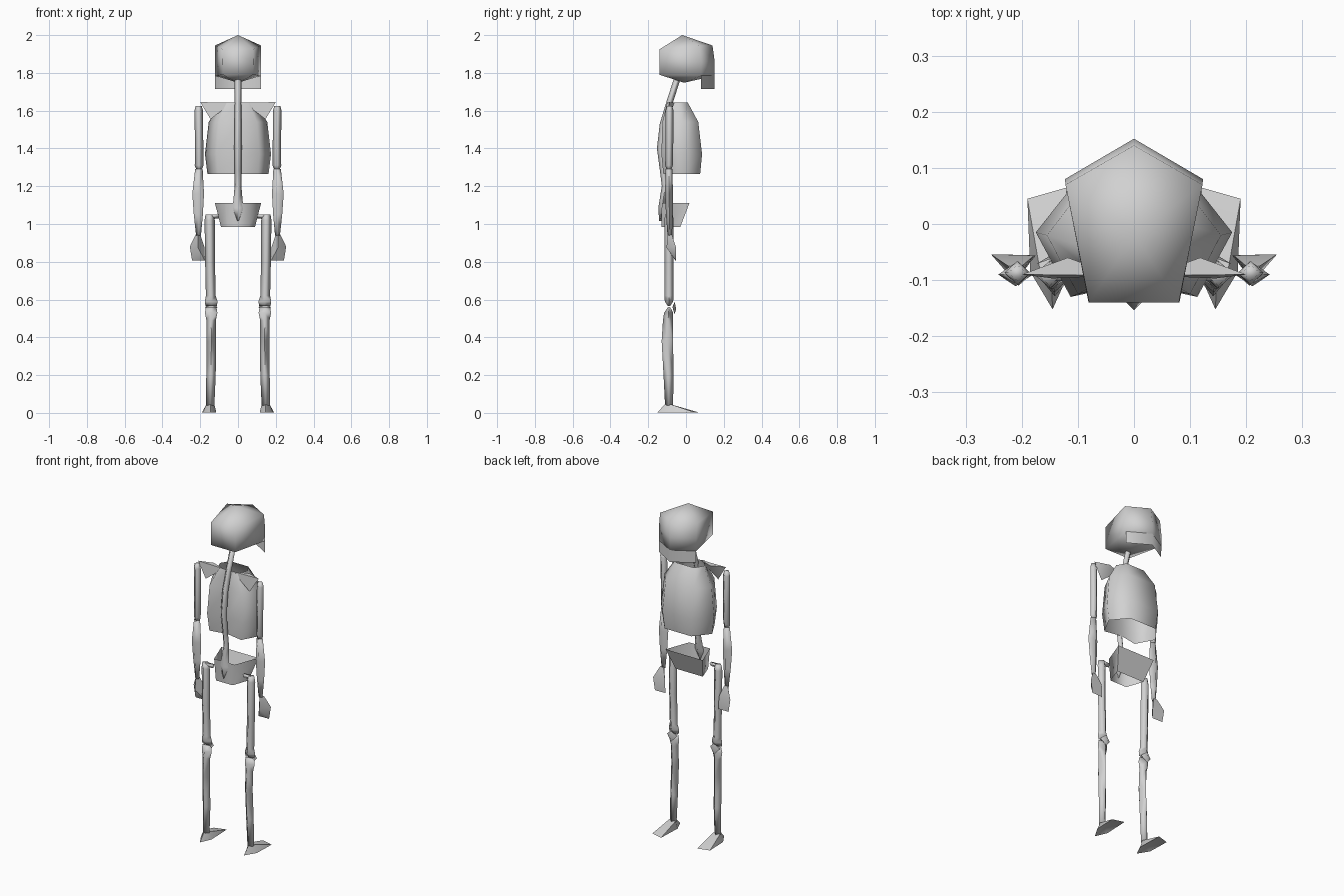
import bpy, math

bone = bpy.data.materials.new("bone_grey")
bone.diffuse_color = (0.64, 0.64, 0.64, 1)


def make(name, verts, faces, mirror=False, angle=95, recalc=True):
    """Smooth-shaded mesh, optionally mirrored to the other side."""
    me = bpy.data.meshes.new(name)
    me.from_pydata(verts, [], faces)
    ob = bpy.data.objects.new(name, me)
    bpy.context.collection.objects.link(ob)
    me.materials.append(bone)
    bpy.ops.object.select_all(action='DESELECT')
    ob.select_set(True)
    bpy.context.view_layer.objects.active = ob
    if recalc:
        bpy.ops.object.mode_set(mode='EDIT')
        bpy.ops.mesh.select_all(action='SELECT')
        bpy.ops.mesh.normals_make_consistent(inside=False)
        bpy.ops.object.mode_set(mode='OBJECT')
    bpy.ops.object.shade_smooth_by_angle(angle=math.radians(angle))
    if mirror:
        mod = ob.modifiers.new("other_side", 'MIRROR')
        mod.use_axis[0] = True
        mod.use_mirror_merge = False
    return ob


def loft(name, rings, capped=True, **kw):
    """Skin a stack of rings that have equal point counts."""
    n = len(rings[0])
    verts = [p for r in rings for p in r]
    faces = [(i * n + j, i * n + (j + 1) % n, (i + 1) * n + (j + 1) % n, (i + 1) * n + j)
             for i in range(len(rings) - 1) for j in range(n)]
    if capped:
        faces += [tuple(range(n)), tuple(range(len(verts) - n, len(verts)))]
    return make(name, verts, faces, **kw)


def long_bone(name, path, **kw):
    """Four-sided bone; path rows are x, y, z, half width, half depth."""
    return loft(name, [[(x + w, y, z), (x, y + d, z), (x - w, y, z), (x, y - d, z)]
                       for x, y, z, w, d in path], **kw)


# skull: five-sided dome with a peak above and below
dome = [(0, .14, 1.945), (-.122, .07, 1.945), (-.08, -.14, 1.925), (.08, -.14, 1.925), (.122, .07, 1.945)]
base = [(0, .152, 1.785), (-.123, .08, 1.785), (-.08, -.14, 1.79), (.08, -.14, 1.79), (.123, .08, 1.785)]
mid = [(0, .152, 1.86), (-.123, .08, 1.86), (-.081, -.14, 1.86), (.081, -.14, 1.86), (.123, .08, 1.86)]
sv = dome + mid + base + [(0, -.02, 2.0), (0, -.01, 1.748)]
sf = []
for j in range(5):
    k = (j + 1) % 5
    sf += [(j, k, 5 + k, 5 + j), (5 + j, 5 + k, 10 + k, 10 + j), (j, k, 15), (10 + j, 10 + k, 16)]
make("skull", sv, sf)

# jaw: thin folded sheet below the face
make("jaw", [(-.123, .08, 1.785), (0, .152, 1.785), (.123, .08, 1.785),
             (-.122, .08, 1.715), (0, .152, 1.715), (.122, .08, 1.715)],
     [(0, 1, 4, 3), (1, 2, 5, 4)], recalc=False)

# spine: one curved column from tailbone to skull
long_bone("spine", [(0, -.136, 1.015, .003, .006), (0, -.127, 1.085, .028, .02),
                    (0, -.11, 1.20, .018, .018), (0, -.12, 1.28, .018, .018),
                    (0, -.134, 1.40, .02, .02), (0, -.12, 1.53, .019, .019),
                    (0, -.088, 1.64, .018, .018), (0, -.04, 1.79, .018, .018)])


def rib_ring(z, front_w, front, side, side_y, back_w, back, groove):
    return [(front_w, front, z), (-front_w, front, z), (-side, side_y, z), (-back_w, back, z),
            (0, groove, z), (back_w, back, z), (side, side_y, z)]


# rib cage: open flat-fronted shell with a groove for the spine
loft("rib_cage", [rib_ring(1.265, .088, .075, .162, -.015, .105, -.12, -.10),
                  rib_ring(1.37, .096, .085, .175, -.015, .113, -.13, -.105),
                  rib_ring(1.54, .09, .065, .155, -.02, .10, -.125, -.10),
                  rib_ring(1.642, .06, .01, .09, -.04, .055, -.10, -.085)], capped=False)


def bowl_ring(z, front_w, front, back_w, back):
    return [(front_w, front, z), (-front_w, front, z), (-back_w, back, z), (back_w, back, z)]


# pelvis: open tapered bowl, wide at the front
loft("pelvis", [bowl_ring(.985, .09, -.03, .055, -.13),
                bowl_ring(1.11, .122, .018, .068, -.128)], capped=False)

# shoulder blades
make("shoulder_blade", [(.20, -.09, 1.645), (.03, -.092, 1.643), (.145, -.097, 1.555), (.118, -.06, 1.643)],
     [(0, 1, 2), (0, 3, 1), (0, 2, 3), (1, 3, 2)], mirror=True, angle=60)

# arms
long_bone("upper_arm", [(.208, -.087, 1.625, .016, .014), (.208, -.087, 1.60, .023, .021),
                        (.206, -.088, 1.45, .022, .021), (.206, -.09, 1.31, .023, .02),
                        (.206, -.09, 1.285, .014, .012)], mirror=True)
long_bone("forearm", [(.207, -.09, 1.29, .02, .018), (.211, -.09, 1.16, .031, .021),
                      (.21, -.088, 1.05, .024, .018), (.209, -.086, .94, .013, .012)], mirror=True)

# hands: wedge from wrist down to a flat fingertip edge
make("hand", [(.20, -.075, .945), (.224, -.075, .945), (.212, -.097, .945),
              (.178, -.056, .88), (.255, -.054, .88), (.212, -.103, .875),
              (.175, -.056, .806), (.243, -.054, .806)],
     [(0, 1, 2), (0, 1, 4, 3), (1, 2, 5, 4), (2, 0, 3, 5), (3, 4, 7, 6), (5, 7, 4), (5, 6, 7), (5, 3, 6)],
     mirror=True, angle=60)

# legs
long_bone("thigh", [(.15, -.09, 1.05, .022, .02), (.15, -.09, 1.02, .027, .025),
                    (.148, -.09, .80, .026, .025), (.144, -.09, .62, .026, .025),
                    (.142, -.09, .59, .034, .022), (.142, -.09, .565, .03, .006)], mirror=True)
make("hip_joint", [(.10, -.09, 1.03), (.10, -.08, 1.05), (.10, -.10, 1.05),
                   (.15, -.09, 1.025), (.15, -.078, 1.05), (.15, -.102, 1.05)],
     [(0, 1, 2), (3, 4, 5), (0, 1, 4, 3), (1, 2, 5, 4), (2, 0, 3, 5)], mirror=True)
make("kneecap", [(.142, -.06, .588), (.109, -.072, .56), (.142, -.052, .55), (.175, -.072, .56),
                 (.142, -.06, .522)],
     [(0, 1, 2), (0, 2, 3), (4, 2, 1), (4, 3, 2)], mirror=True)
long_bone("shin", [(.142, -.09, .56, .028, .006), (.142, -.092, .53, .033, .024),
                   (.142, -.095, .49, .025, .027), (.141, -.099, .38, .025, .03),
                   (.143, -.092, .20, .025, .027), (.147, -.09, .04, .022, .021)], mirror=True)

# feet: wedge from ankle to heel and toes with a raised instep
make("foot", [(.125, -.08, .045), (.168, -.08, .045), (.147, -.112, .045),
              (.12, .065, .003), (.19, .045, .003), (.145, -.152, .002),
              (.115, -.085, .002), (.185, -.085, .002), (.148, -.06, .02)],
     [(0, 1, 2), (0, 3, 4, 1), (1, 4, 7), (1, 7, 5, 2), (2, 5, 6, 0), (0, 6, 3),
      (3, 8, 4), (4, 8, 7), (7, 8, 5), (5, 8, 6), (6, 8, 3)], mirror=True, angle=60)
